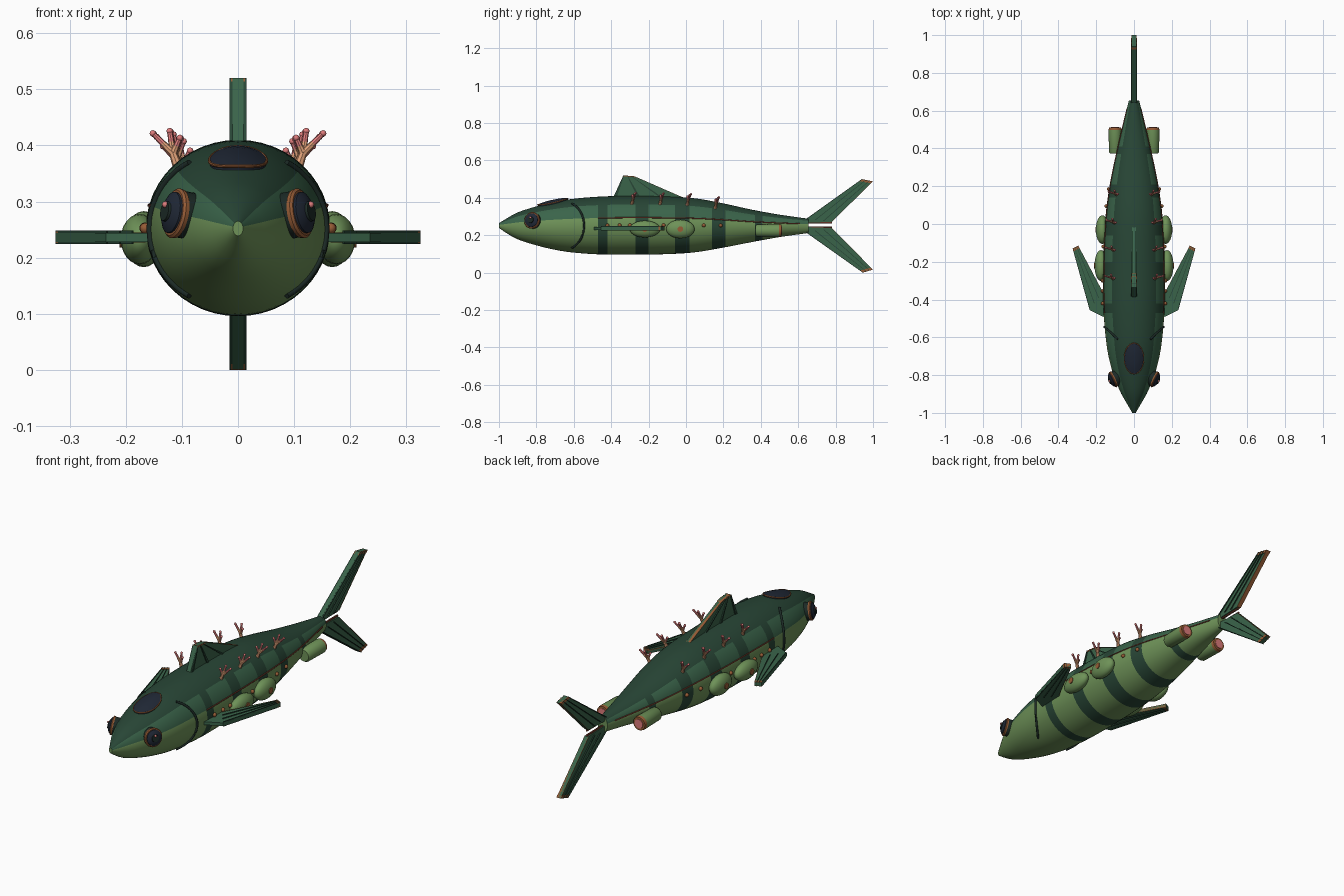
import bpy, bmesh, math
from mathutils import Vector, Matrix

if "Cube" in bpy.data.objects:
    bpy.data.objects.remove(bpy.data.objects["Cube"])

def srgb(r, g, b):
    return tuple((c / 255 / 12.92) if c < 10 else ((c / 255 + .055) / 1.055) ** 2.4 for c in (r, g, b)) + (1,)

def mat(name, *c):
    m = bpy.data.materials.new(name)
    m.diffuse_color = srgb(*c)
    m.use_nodes = True
    m.node_tree.nodes["Principled BSDF"].inputs["Base Color"].default_value = m.diffuse_color
    return m

BACK = mat("dark green", 40, 70, 54)
FLANK = mat("mid green", 58, 100, 74)
BELLY = mat("light green", 110, 146, 88)
BLACK = mat("black green", 28, 42, 38)
COPPER = mat("copper", 150, 92, 54)
NAVY = mat("dark glass", 32, 40, 54)
PINK = mat("coral pink", 222, 124, 124)
PEACH = mat("coral peach", 220, 158, 118)
RUST = mat("rust red", 122, 62, 46)

def finish(name, bm, mats, angle=40):
    bmesh.ops.recalc_face_normals(bm, faces=bm.faces[:])
    me = bpy.data.meshes.new(name)
    bm.to_mesh(me)
    bm.free()
    for m in mats:
        me.materials.append(m)
    me.shade_smooth()
    me.set_sharp_from_angle(angle=math.radians(angle))
    ob = bpy.data.objects.new(name, me)
    bpy.context.collection.objects.link(ob)
    return ob

# hull stations: y, centre z, half width, half height
ST = [(-1, .252, .009, .013), (-.95, .25, .038, .045), (-.9, .25, .067, .072), (-.8, .25, .108, .104),
      (-.7, .25, .135, .128), (-.6, .251, .15, .144), (-.45, .252, .162, .155), (-.3, .253, .164, .157),
      (-.1, .253, .16, .154), (.05, .253, .15, .144), (.2, .252, .13, .118), (.35, .25, .1, .087),
      (.5, .25, .065, .06), (.655, .25, .027, .038)]

def section(y):
    i = max(k for k in range(len(ST) - 1) if ST[k][0] <= max(y, -1) + 1e-9)
    a, b = ST[i], ST[i + 1]
    p, n = ST[max(i - 1, 0)], ST[min(i + 2, len(ST) - 1)]
    h = b[0] - a[0]
    t = min(1, (y - a[0]) / h)
    out = []
    for k in (1, 2, 3):
        ma = (b[k] - p[k]) / (b[0] - p[0]) * h
        mb = (n[k] - a[k]) / (n[0] - a[0]) * h
        out.append((2*t**3 - 3*t*t + 1) * a[k] + (t**3 - 2*t*t + t) * ma
                   + (3*t*t - 2*t**3) * b[k] + (t**3 - t*t) * mb)
    return out

def hull(y, deg, off=0.0):
    z, w, h = section(y)
    a = math.radians(deg)
    return Vector(((w + off) * math.cos(a), y, z + (h + off) * math.sin(a)))

def loft(bm, rings, cap=True):
    n = len(rings[0])
    vs = [[bm.verts.new(p) for p in r] for r in rings]
    faces = [bm.faces.new((a[k], a[(k + 1) % n], b[(k + 1) % n], b[k]))
             for a, b in zip(vs, vs[1:]) for k in range(n)]
    if cap:
        bm.faces.new(vs[0])
        bm.faces.new(vs[-1])
    return faces

def tube(name, pts, radii, m, n=10):
    pts = [Vector(p) for p in pts]
    if not isinstance(radii, (list, tuple)):
        radii = [radii] * len(pts)
    bm = bmesh.new()
    rings = []
    for i, p in enumerate(pts):
        t = (pts[min(i + 1, len(pts) - 1)] - pts[max(i - 1, 0)]).normalized()
        u = t.cross(Vector((.13, .2, .97)) if abs(t.z) < .9 else Vector((0, 1, 0))).normalized()
        v = t.cross(u)
        rings.append([p + radii[i] * (u * math.cos(2 * math.pi * k / n) + v * math.sin(2 * math.pi * k / n))
                      for k in range(n)])
    loft(bm, rings)
    return finish(name, bm, [m])

def ball(name, c, size, m, n=12):
    bm = bmesh.new()
    M = Matrix.Translation(c) @ Matrix.Diagonal((*size, 1)) @ Matrix.Rotation(math.pi / 2, 4, 'X')
    bmesh.ops.create_uvsphere(bm, u_segments=n, v_segments=max(6, n // 2), radius=1, matrix=M)
    return finish(name, bm, [m])

def prism(name, pts, half, place, m):
    bm = bmesh.new()
    loft(bm, [[place(a, b, d) for a, b in pts] for d in (-half, half)])
    return finish(name, bm, [m], 20)

def mix(a, b, t):
    return (a[0] + (b[0] - a[0]) * t, a[1] + (b[1] - a[1]) * t)

# fin: plate, thin ribs, copper tip and trailing edge; quad is root front, tip front, tip back, root back
def fin(name, quad, place, half, extra=()):
    a, b, c, d = quad
    prism(name, [a, b, c, d, *extra], half * .65, place, FLANK)
    for i, t in enumerate((.03, .36, .68)):
        r = [mix(a, d, t - .02), mix(b, c, t - .03), mix(b, c, t + .03), mix(a, d, t + .02)]
        prism(f"{name}_rib_{i}", r, half, place, BACK)
    prism(name + "_tip", [mix(a, b, .95), b, c, mix(d, c, .95)], half * .85, place, COPPER)
    prism(name + "_edge", [mix(d, a, .012), mix(c, b, .03), c, d], half * .75, place, COPPER)

# hull with dark back, mid flank, light belly and dark bands
BANDS = [(-.47, -.42), (-.27, -.2), (-.06, .02), (.14, .21), (.37, .41)]
ys = sorted({round(-1 + .033 * k, 3) for k in range(50)} | {.655} | {e for b in BANDS for e in b})
N = 48
bm = bmesh.new()
for f in loft(bm, [[hull(y, 360 * k / N) for k in range(N)] for y in ys]):
    c = f.calc_center_median()
    z, w, h = section(c.y)
    e = math.degrees(math.atan2((c.z - z) / h, abs(c.x) / w))
    band = any(p < c.y < q for p, q in BANDS)
    f.material_index = 0 if e > 45 or band else 1 if e > 15 else 2
for f in bm.faces:
    if len(f.verts) > 4:
        f.material_index = 2
finish("hull", bm, [BACK, FLANK, BELLY])

# canopy window laid on the hull
def on_top(x, y, off):
    z, w, h = section(y)
    return Vector((x, y, z + h * math.sqrt(max(0, 1 - (x / w) ** 2)) + off))

bm = bmesh.new()
loft(bm, [[on_top(.05 * r * math.cos(a), -.712 + .08 * r * math.sin(a), o)
           for a in [2 * math.pi * k / 32 for k in range(32)]]
          for r, o in ((1, -.004), (1, .009), (.7, .012), (.4, .014), (.1, .014))])
finish("canopy_window", bm, [NAVY])
tube("canopy_rim", [on_top(.051 * math.cos(a), -.712 + .081 * math.sin(a), .007)
                    for a in [2 * math.pi * k / 36 for k in range(37)]], .003, COPPER, 8)

# dorsal and tail fins
upright = lambda a, b, d: Vector((d, a, b))
fin("dorsal_fin", [(-.39, .40), (-.335, .52), (-.275, .515), (0, .395)], upright, .015, [(-.1, .38), (-.38, .38)])
fin("upper_tail_fin", [(.64, .286), (.94, .5), (1, .488), (.78, .272)], upright, .015, [(.64, .266)])
fin("lower_tail_fin", [(.64, .216), (.945, 0), (1, .016), (.78, .238)], upright, .015, [(.64, .244)])
for z in (.267, .243):
    tube("tail_brace", [(0, .64, z), (0, .78, z)], .005, RUST, 8)

# paired parts
for s, side in ((1, "right"), (-1, "left")):
    flip = lambda p: Vector((s * p[0], p[1], p[2]))
    fin(side + "_pectoral_fin", [(.235, -.455), (.325, -.13), (.295, -.115), (.165, -.36)],
        lambda a, b, d: Vector((s * a, b, .236 + d)), .012, [(.14, -.36), (.14, -.5), (.165, -.49)])

    # eye
    n = flip((.89, -.42, .17)).normalized()
    c = flip((.1, -.818, .277))
    tube(side + "_eye_socket", [c - n * .02, c + n * .01], .042, BLACK, 28)
    tube(side + "_eye_rim", [c + n * .007, c + n * .014, c + n * .018], [.044, .045, .041], COPPER, 28)
    tube(side + "_eye_lens", [c, c + n * .022, c + n * .029, c + n * .033], [.038, .037, .026, .008], NAVY, 28)
    tube(side + "_eye_pupil", [c + n * .02, c + n * .035], [.021, .017], BLACK, 20)
    ball(side + "_eye_glint", c + n * .033 + Vector((0, 0, .012)), (.006,) * 3, PINK)

    # gill cover and flank seam
    tube(side + "_gill", [flip(hull(-.545 - .065 * (a / 55) ** 2, a, .002)) for a in range(-55, 56, 5)], .0055, BLACK)
    tube(side + "_seam", [flip(hull(-.47 + .04 * k, 15)) for k in range(28)], .003, RUST, 8)

    # side blisters with portholes
    for i, (y, x, ly, lz) in enumerate(((-.22, .175, .082, .045), (-.03, .168, .076, .05))):
        ball(f"{side}_blister_{i}", (s * x, y, .233), (.034, ly, lz), BELLY, 24)
        tube(f"{side}_porthole_{i}", [(s * (x + .02), y, .233), (s * (x + .036), y, .233)], .015, COPPER, 16)

    # rivets
    for i, y in enumerate((-.42, -.355, -.3, -.12, .095, .185)):
        ball(f"{side}_rivet_{i}", flip(hull(y, 0, .002)), (.01,) * 3, COPPER, 10)

    # thruster
    px, pz = s * .1, .225
    tube(side + "_thruster", [(px, y, pz) for y in (.372, .382, .498)], [.027, .033, .035], BELLY, 24)
    tube(side + "_thruster_ring", [(px, y, pz) for y in (.49, .498, .511)], [.034, .035, .032], COPPER, 24)
    tube(side + "_thruster_glow", [(px, .49, pz), (px, .514, pz)], .022, PINK, 20)

    # coral sprigs
    for i, y in enumerate((-.29, -.14, .005, .155)):
        base = hull(y, 47, -.006)
        fork = base + Vector((.008, .005, .022))
        tube(f"{side}_coral_{i}_stem", [flip(base), flip(fork)], [.009, .007], PEACH, 8)
        for j, d in enumerate(((.036, .01, .036), (.006, .016, .04), (-.012, -.002, .028))):
            mid, tip = fork + Vector(d) * .5, fork + Vector(d)
            tube(f"{side}_coral_{i}_branch_{j}", [flip(fork), flip(mid)], [.007, .0055], PEACH, 8)
            tube(f"{side}_coral_{i}_twig_{j}", [flip(mid), flip(tip)], [.0055, .0045], PINK, 8)
            ball(f"{side}_coral_{i}_bud_{j}", flip(tip), (.006,) * 3, PINK, 8)
